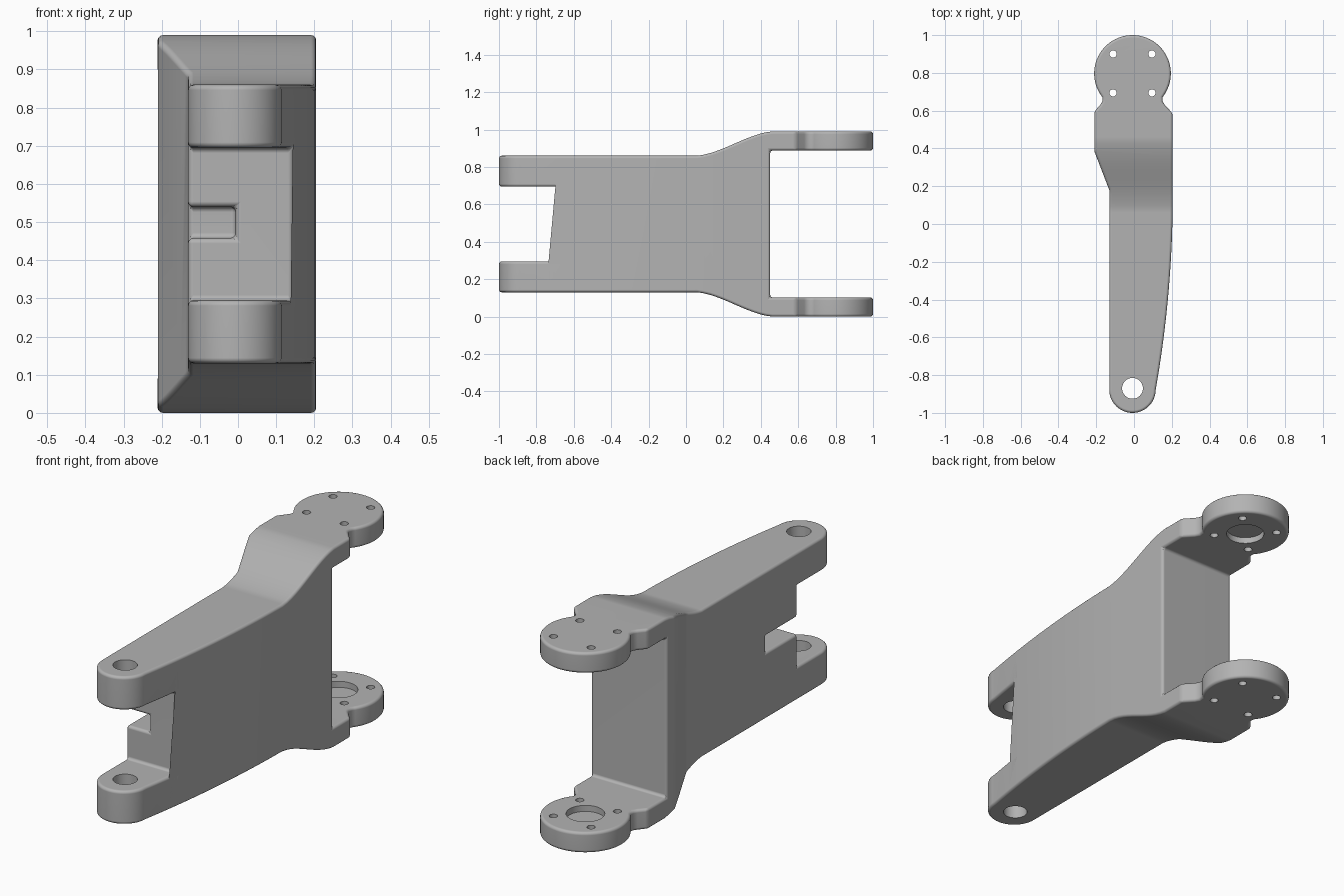
import bpy, bmesh
from math import cos, sin, radians
from mathutils import Vector

cube = bpy.data.objects.get("Cube")
if cube:
    bpy.data.objects.remove(cube)

AX = -0.008      # x of the pivot and mounting disc axes
MID = 0.495      # height of the mirror plane


def make_object(name, bm):
    bmesh.ops.recalc_face_normals(bm, faces=bm.faces)
    mesh = bpy.data.meshes.new(name)
    bm.to_mesh(mesh)
    bm.free()
    obj = bpy.data.objects.new(name, mesh)
    bpy.context.collection.objects.link(obj)
    return obj


def prism(name, points, direction):
    bm = bmesh.new()
    face = bm.faces.new([bm.verts.new(p) for p in points])
    new = bmesh.ops.extrude_face_region(bm, geom=[face])["geom"]
    bmesh.ops.translate(bm, vec=Vector(direction),
                        verts=[v for v in new if isinstance(v, bmesh.types.BMVert)])
    return make_object(name, bm)


def arc(cx, cy, r, start, end, steps):
    angles = [radians(start + (end - start) * i / steps) for i in range(steps + 1)]
    return [(cx + r * cos(a), cy + r * sin(a)) for a in angles]


def cylinder(name, x, y, r, z0, z1, steps=40):
    ring = arc(x, y, r, 0, 360, steps)[:-1]
    return prism(name, [(px, py, z0) for px, py in ring], (0, 0, z1 - z0))


def apply_boolean(obj, cutter, operation):
    mod = obj.modifiers.new(operation.title(), 'BOOLEAN')
    mod.operation, mod.object, mod.solver = operation, cutter, 'EXACT'
    bpy.ops.object.modifier_apply(modifier=mod.name)
    bpy.data.objects.remove(cutter)


# Plan outline: rounded nose, curved flank, mounting disc, stepped flank
plan = arc(AX, -0.877, 0.123, 180, 360, 28)
for i in range(1, 17):
    y = -0.877 + 1.027 * i / 16
    plan.append((0.205 - 0.09 * ((0.15 - y) / 1.027) ** 2, y))
plan += [(0.205, 0.585), (0.162, 0.632), (0.151, 0.65)]
plan += arc(AX, 0.797, 0.203, -38, 218, 56)
plan += [(-0.167, 0.65), (-0.178, 0.632), (-0.21, 0.595), (-0.21, 0.385), (-0.131, 0.18)]
body = prism("bracket_body", [(x, y, -0.2) for x, y in plan], (0, 0, 1.4))
bpy.context.view_layer.objects.active = body
body.select_set(True)

# Side outline: two front prongs, flared shoulders, two rear ears
half = [(-0.685, 0.2), (-1.05, 0.2), (-1.05, 0.365), (0.06, 0.365)]
for i in range(1, 13):
    t = i / 12
    ease = t * t * (3 - 2 * t)
    half.append((0.06 + 0.4 * t, 0.365 + 0.13 * (0.7 * ease + 0.3 * t)))
half += [(1.05, 0.495), (1.05, 0.393), (0.45, 0.393)]
side = half + [(y, -z) for y, z in reversed(half)]
profile = prism("side_profile", [(-0.5, y, MID + z) for y, z in side], (1, 0, 0))
apply_boolean(body, profile, 'INTERSECT')

# Slot in the front of the web
slot = prism("slot_cutter", [(-0.5, y, z) for y, z in
             [(-0.9, 0.458), (-0.44, 0.458), (-0.44, 0.54), (-0.9, 0.54)]], (0.494, 0, 0))
apply_boolean(body, slot, 'DIFFERENCE')

# Rounded edges
bevel = body.modifiers.new("Rounding", 'BEVEL')
bevel.width, bevel.segments = 0.014, 3
bevel.limit_method, bevel.angle_limit = 'ANGLE', radians(35)
bevel.use_clamp_overlap = False
bpy.ops.object.modifier_apply(modifier=bevel.name)

# Pivot hole, shallow bearing recesses inside the ears, and screw holes
apply_boolean(body, cylinder("pivot_cutter", AX, -0.87, 0.055, -0.1, 1.1), 'DIFFERENCE')
apply_boolean(body, cylinder("recess_cutter", AX, 0.797, 0.087, 0.072, 0.918), 'DIFFERENCE')
for sx in (-1, 1):
    for sy in (-1, 1):
        hole = cylinder("screw_cutter", AX + sx * 0.103, 0.797 + sy * 0.103, 0.019, -0.1, 1.1, 20)
        apply_boolean(body, hole, 'DIFFERENCE')

# Plain grey finish
grey = bpy.data.materials.new("plain_grey")
grey.use_nodes = True
colour = (0.45, 0.45, 0.45, 1)
grey.diffuse_color = colour
grey.node_tree.nodes["Principled BSDF"].inputs["Base Color"].default_value = colour
body.data.materials.clear()
body.data.materials.append(grey)

bpy.ops.object.shade_smooth_by_angle(angle=radians(35))
weighted = body.modifiers.new("Flat face normals", 'WEIGHTED_NORMAL')
weighted.keep_sharp = True
